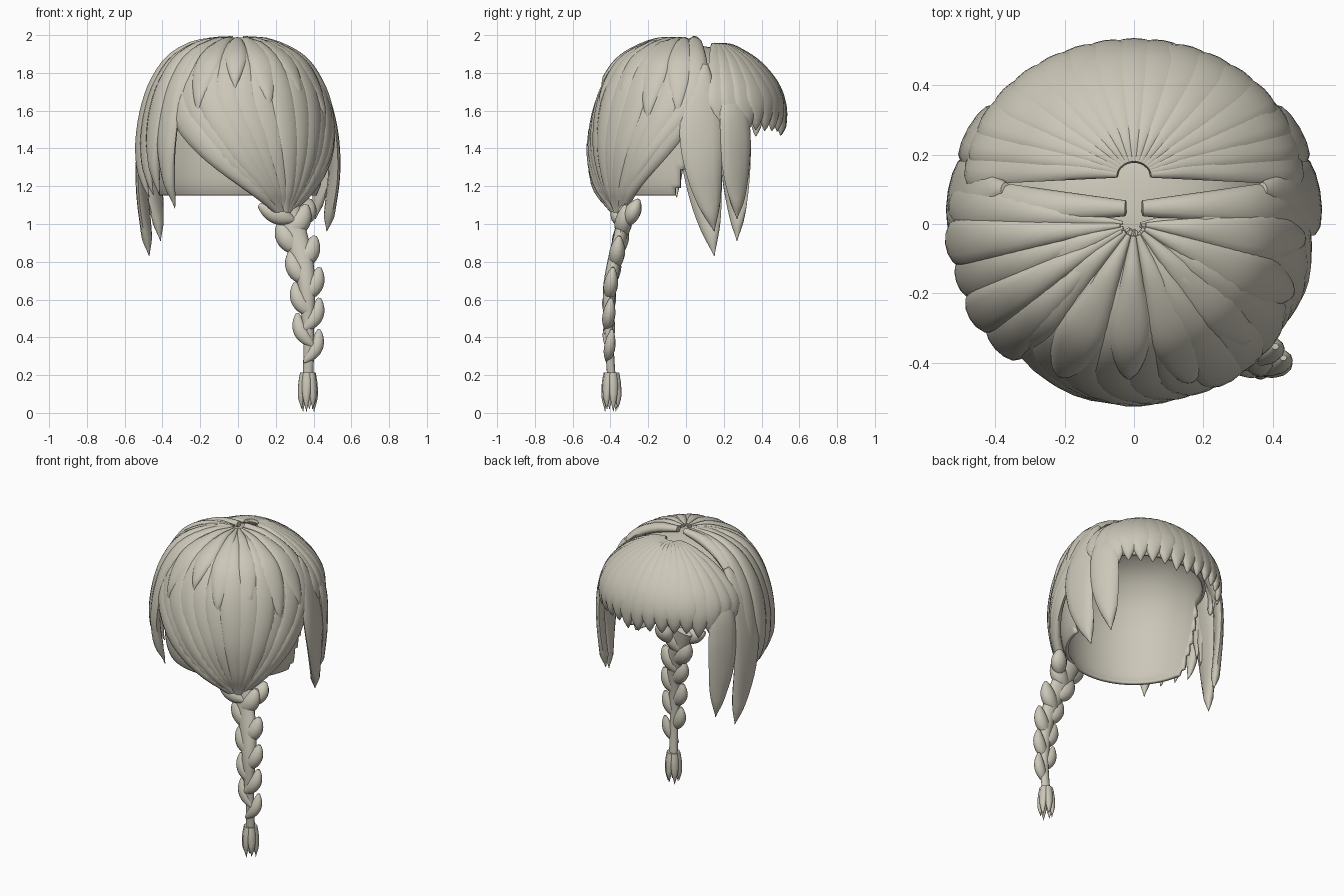
import bpy, bmesh, math, random
from mathutils import Vector

if "Cube" in bpy.data.objects:
    bpy.data.objects.remove(bpy.data.objects["Cube"])

random.seed(4)
hair = bpy.data.materials.new("warm_beige")
hair.diffuse_color = (0.60, 0.57, 0.48, 1)
hair.use_nodes = True
hair.node_tree.nodes["Principled BSDF"].inputs["Base Color"].default_value = hair.diffuse_color


def finish(name, bm, angle=50):
    bmesh.ops.recalc_face_normals(bm, faces=bm.faces)
    me = bpy.data.meshes.new(name)
    bm.to_mesh(me)
    bm.free()
    me.materials.append(hair)
    ob = bpy.data.objects.new(name, me)
    bpy.context.collection.objects.link(ob)
    bpy.ops.object.select_all(action='DESELECT')
    ob.select_set(True)
    bpy.context.view_layer.objects.active = ob
    bpy.ops.object.shade_smooth_by_angle(angle=math.radians(angle))
    return ob


def spline(keys, t):
    """Catmull-Rom through tuples, t in 0..1"""
    n = len(keys) - 1
    i = min(int(t * n), n - 1)
    f = t * n - i
    a, b, c, d = (keys[max(0, min(n, i + k))] for k in (-1, 0, 1, 2))
    return [0.5 * (2 * q + (r - p) * f + (2 * p - 5 * q + 4 * r - s) * f * f
                   + (3 * q - p - 3 * r + s) * f ** 3) for p, q, r, s in zip(a, b, c, d)]


def head_normal(p):
    return p - Vector((0, 0, min(p.z, 1.45)))


def lock(name, pts, widths, thick, normal=head_normal, sides=12):
    """Lens-shaped strand swept along points"""
    bm = bmesh.new()
    rings = []
    for i, p in enumerate(pts):
        t = (pts[min(i + 1, len(pts) - 1)] - pts[max(i - 1, 0)]).normalized()
        nrm = normal(p)
        nrm = (nrm - t * nrm.dot(t)).normalized()
        side = t.cross(nrm)
        w = max(widths[i], 0.002)
        h = min(thick, w * 0.8)
        rings.append([bm.verts.new(p + side * w * math.cos(a) + nrm * h * math.sin(a))
                      for a in (2 * math.pi * k / sides for k in range(sides))])
    for r0, r1 in zip(rings, rings[1:]):
        for k in range(sides):
            j = (k + 1) % sides
            bm.faces.new((r0[k], r0[j], r1[j], r1[k]))
    bm.faces.new(rings[0])
    bm.faces.new(rings[-1][::-1])
    return finish(name, bm)


# Inner cap, open over the face, its front edge slanting back towards the nape
CAP = [(0.03, 1.95), (0.17, 1.925), (0.29, 1.86), (0.38, 1.75), (0.43, 1.62),
       (0.45, 1.48), (0.45, 1.32), (0.44, 1.21), (0.42, 1.15)]
bm = bmesh.new()
N = 96
rows = []
for k in range(33):
    r, z = spline(CAP, k / 32)
    rows.append([bm.verts.new((r * math.cos(2 * math.pi * j / N),
                               r * math.sin(2 * math.pi * j / N), z)) for j in range(N)])
bm.faces.new(rows[0])
for a, b in zip(rows, rows[1:]):
    for j in range(N):
        q = (a[j], a[(j + 1) % N], b[(j + 1) % N], b[j])
        mid = sum((v.co for v in q), Vector()) / 4
        if mid.z > 1.57 or mid.y < -0.06 + 0.35 * (mid.z - 1.15):
            bm.faces.new(q)
bmesh.ops.delete(bm, geom=[v for v in bm.verts if not v.link_faces], context='VERTS')
cap = finish("inner_cap", bm)
mod = cap.modifiers.new("shell", 'SOLIDIFY')
mod.thickness = 0.02
mod.offset = -1

# Back hair: dome profile, strands swept to the gathering point of the braid
DOME = [(0.02, 1.975), (0.18, 1.945), (0.33, 1.865), (0.42, 1.74), (0.47, 1.6),
        (0.495, 1.45), (0.495, 1.33), (0.475, 1.2), (0.445, 1.11), (0.43, 1.03)]
GATHER = -55


def dome_lock(name, az, spread, end=1.0, lift=0.0, gather=False, thick=0.03, taper=0.3,
              shift=0.0, extra=0.0, steps=24):
    pts, ws = [], []
    for k in range(steps + 1):
        u = k / steps
        r, z = spline(DOME, u * end)
        c = max(0, min(1, (1.75 - z) / 0.71)) ** 1.4 if gather else 0
        a = math.radians(az + (GATHER - az) * c)
        rr = r + lift
        dy = shift * max(0, min(1, (z - 1.4) / 0.35))
        pts.append(Vector((rr * math.cos(a), rr * math.sin(a) + dy, z + lift * 0.5)))
        w = rr * math.radians(spread) + extra * max(0, min(1, (z - 1.5) / 0.3))
        if gather:
            w *= 1 - 0.72 * c
        elif u > 1 - taper:
            w *= max(0, 1 - ((u - 1 + taper) / taper) ** 1.6)
        ws.append(w)
    lock(name, pts, ws, thick)


for i in range(12):
    dome_lock(f"back_lock_{i + 1}", -138 + i * 13, 10.5, gather=True,
              lift=random.uniform(-0.006, 0.008))
# Strands along the parting, running sideways from the crown
dome_lock("parting_lock_right", 1, 7, gather=True, lift=0.004, shift=0.045, extra=0.02)
dome_lock("parting_lock_left", 179, 7, 0.72, lift=0.004, shift=0.045, extra=0.02, taper=0.4)
# Loose strands hanging straight on the left
for i, (az, end) in enumerate([(-186, 0.78), (-174, 0.86), (-162, 0.84), (-150, 0.84), (-138, 0.93)]):
    dome_lock(f"loose_lock_{i + 1}", az, 8.5, end, lift=0.012 + 0.008 * (i % 2), taper=0.5)

# Short upper layer radiating from the crown
for i, (az, end) in enumerate([(-160, 0.52), (-138, 0.56), (-116, 0.46), (-92, 0.36),
                               (-70, 0.45), (-46, 0.42), (-24, 0.5), (-5, 0.48)]):
    dome_lock(f"crown_lock_{i + 1}", az, 12, end, lift=0.014, taper=0.6, thick=0.022)

# Fringe over the face
FRINGE = [(0.10, 1.95), (0.31, 1.925), (0.62, 1.85), (0.87, 1.735), (0.975, 1.61), (0.95, 1.48)]
COUNT = 17
for i in range(COUNT):
    a = math.radians(8 + 164 * i / (COUNT - 1))
    drop = random.uniform(-0.02, 0.02)
    pts, ws = [], []
    for k in range(25):
        u = k / 24
        s, z = spline(FRINGE, u)
        pts.append(Vector((0.475 * s * math.cos(a), 0.14 + 0.385 * s * math.sin(a),
                           z + drop * max(0, u - 0.6) / 0.4)))
        w = 0.083 * s + 0.004
        ws.append(w * (1 if u < 0.74 else max(0, 1 - ((u - 0.74) / 0.26) ** 1.1)))
    lock(f"fringe_lock_{i + 1}", pts, ws, 0.02)

# Long side locks framing the face: (x, y, z, half width)
SIDE_A = [(0.37, 0.10, 1.84, 0.02), (0.455, 0.085, 1.67, 0.09), (0.50, 0.08, 1.45, 0.115),
          (0.51, 0.095, 1.22, 0.098), (0.49, 0.125, 1.0, 0.06), (0.47, 0.15, 0.83, 0.0)]
SIDE_B = [(0.36, 0.22, 1.78, 0.03), (0.435, 0.25, 1.62, 0.08), (0.455, 0.262, 1.45, 0.092),
          (0.45, 0.265, 1.25, 0.085), (0.43, 0.27, 1.07, 0.055), (0.41, 0.27, 0.91, 0.0)]
for side, sx, bottom in (("left", -1, 0.0), ("right", 1, 0.13)):
    for label, keys in (("outer", SIDE_A), ("inner", SIDE_B)):
        pts, ws = [], []
        for k in range(25):
            x, y, z, w = spline(keys, k / 24)
            z += bottom * max(0, (1.6 - z) / 0.77)
            pts.append(Vector((sx * x, y, z)))
            ws.append(max(w, 0))
        lock(f"side_lock_{label}_{side}", pts, ws, 0.027)

# Braid core
front = lambda p: Vector((0, -1, 0))
BRAID = [(0.25, -0.32, 1.10), (0.30, -0.345, 0.95), (0.345, -0.38, 0.80), (0.365, -0.405, 0.65),
         (0.37, -0.41, 0.50), (0.375, -0.405, 0.35), (0.37, -0.395, 0.19)]
core = [Vector(spline(BRAID, k / 24)) for k in range(25)]
lock("braid_core", core, [0.075 - 0.047 * min(1, k / 18) for k in range(25)], 0.036, front)


def braid_at(z):
    return min((Vector(spline(BRAID, k / 200)) for k in range(201)), key=lambda p: abs(p.z - z))


def lobe(name, top, low, bow, width, thick):
    pts, ws = [], []
    for k in range(13):
        u = k / 12
        pts.append(top.lerp(low, u) + bow * math.sin(math.pi * u))
        ws.append(width * math.sin(math.pi * (0.04 + 0.93 * u)) ** 0.75)
    lock(name, pts, ws, thick, front)


# Braid lobes alternating left and right
for i in range(9):
    z = 1.02 - 0.082 * i
    s = -1 if i % 2 else 1
    size = 1.0 - 0.045 * i
    c = braid_at(z)
    lobe(f"braid_lobe_{i + 1}", c + Vector((s * 0.085 * size, 0.014, 0.08)),
         c + Vector((-s * 0.04 * size, -0.012, -0.095)), Vector((s * 0.022, 0, -0.01)),
         0.058 * size, 0.052 * size)
# Root lobes where the hair is gathered
lobe("braid_root_left", Vector((0.11, -0.36, 1.10)), Vector((0.30, -0.36, 1.02)),
     Vector((0, 0, -0.01)), 0.05, 0.05)
lobe("braid_root_right", Vector((0.38, -0.25, 1.13)), Vector((0.32, -0.32, 0.99)),
     Vector((0.01, 0, 0)), 0.055, 0.055)

# Tuft at the end of the braid
tip = Vector((0.37, -0.395, 0))
for i in range(6):
    a = 2 * math.pi * i / 6 + 0.3
    d = Vector((math.cos(a), math.sin(a), 0))
    keys = [(0.026, 0.212, 0.021), (0.036, 0.15, 0.025), (0.038, 0.08, 0.019),
            (0.034, 0.008 + 0.012 * (i % 2), 0.0)]
    vals = [spline(keys, k / 12) for k in range(13)]
    lock(f"tuft_lock_{i + 1}", [tip + d * r + Vector((0, 0, z)) for r, z, w in vals],
         [w for r, z, w in vals], 0.016, lambda p, d=d: d)
